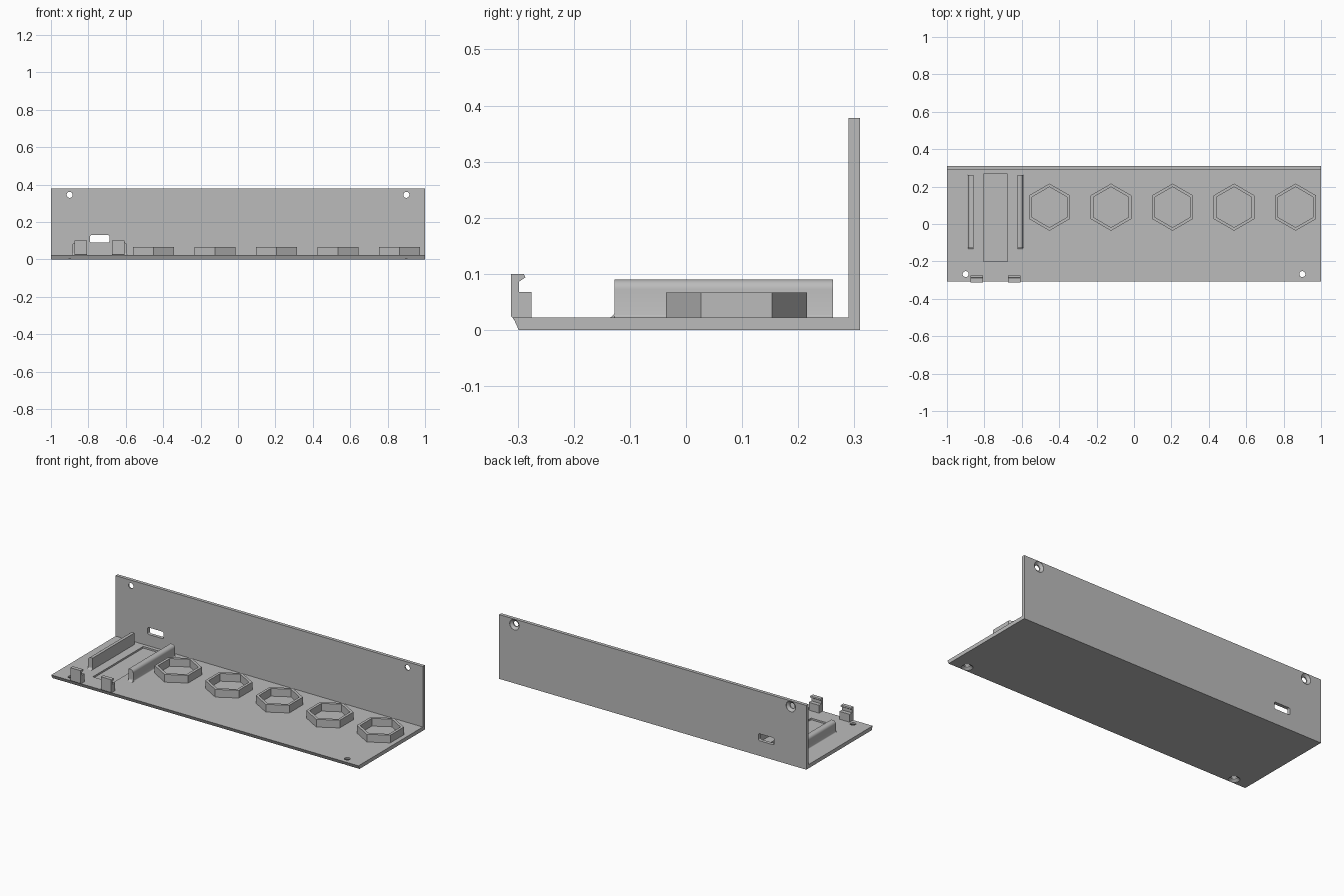
import bpy, bmesh, math
from mathutils import Matrix

cube = bpy.data.objects.get("Cube")
if cube:
    bpy.data.objects.remove(cube, do_unlink=True)

grey = bpy.data.materials.new("plain grey")
grey.use_nodes = True
grey.diffuse_color = (0.5, 0.5, 0.5, 1)
grey.node_tree.nodes["Principled BSDF"].inputs["Base Color"].default_value = grey.diffuse_color

TOP = 0.022      # top of the base plate
PLACE = {"x": lambda p, d: (d, p[0], p[1]),
         "y": lambda p, d: (p[0], d, p[1]),
         "z": lambda p, d: (p[0], p[1], d)}


def finish(name, bm):
    bmesh.ops.recalc_face_normals(bm, faces=bm.faces)
    mesh = bpy.data.meshes.new(name)
    bm.to_mesh(mesh)
    bm.free()
    mesh.materials.append(grey)
    obj = bpy.data.objects.new(name, mesh)
    bpy.context.collection.objects.link(obj)
    return obj


def loft(name, rings):
    """Closed solid through a stack of equal point rings."""
    bm = bmesh.new()
    loops = [[bm.verts.new(p) for p in ring] for ring in rings]
    n = len(loops[0])
    for a, b in zip(loops, loops[1:]):
        for i in range(n):
            j = (i + 1) % n
            bm.faces.new((a[i], a[j], b[j], b[i]))
    bm.faces.new(loops[0])
    bm.faces.new(loops[-1])
    return finish(name, bm)


def prism(name, pts, axis, start, end):
    return loft(name, [[PLACE[axis](p, d) for p in pts] for d in (start, end)])


def arc(cx, cy, r, a0, a1, n=6):
    angles = [math.radians(a0 + (a1 - a0) * i / n) for i in range(n + 1)]
    return [(cx + r * math.cos(a), cy + r * math.sin(a)) for a in angles]


def circle(r, z, n=32):
    return [(x, y, z) for x, y in arc(0, 0, r, 0, 360, n)[:-1]]


def activate(obj):
    bpy.ops.object.select_all(action="DESELECT")
    obj.select_set(True)
    bpy.context.view_layer.objects.active = obj


def cut(obj, cutter):
    cutter.hide_render = True
    mod = obj.modifiers.new("cut", "BOOLEAN")
    mod.operation = "DIFFERENCE"
    mod.solver = "EXACT"
    mod.object = cutter
    activate(obj)
    bpy.ops.object.modifier_apply(modifier=mod.name)
    bpy.data.objects.remove(cutter, do_unlink=True)


# L-shaped bracket: base plate with slanted front edge and upright back wall
bracket = prism("bracket", [(-0.298, 0), (0.31, 0), (0.31, 0.378), (0.29, 0.378),
                            (0.29, TOP), (-0.308, TOP)], "x", -1, 1)

# Countersunk screw holes, opening wide below the plate and behind the wall
for side in (-1, 1):
    below = Matrix.Translation((side * 0.9, -0.268, 0))
    behind = Matrix.Translation((side * 0.9, 0.31, 0.345)) @ Matrix.Rotation(math.pi / 2, 4, "X")
    for place in (below, behind):
        hole = loft("hole_cutter", [circle(0.031, -0.01), circle(0.031, 0.001),
                                    circle(0.016, 0.013), circle(0.016, 0.04)])
        hole.data.transform(place)
        cut(bracket, hole)

# Rounded port opening in the wall
r = 0.008
x0, x1, z0, z1 = -0.791, -0.688, 0.089, 0.13
slot = (arc(x1 - r, z1 - r, r, 0, 90) + arc(x0 + r, z1 - r, r, 90, 180)
        + arc(x0 + r, z0 + r, r, 180, 270) + arc(x1 - r, z0 + r, r, 270, 360))
cut(bracket, prism("slot_cutter", slot, "y", 0.27, 0.33))

# Shallow recess between the rails
cut(bracket, prism("recess_cutter", [(-0.805, -0.2), (-0.675, -0.2), (-0.675, 0.268),
                                     (-0.805, 0.268)], "z", 0.012, 0.05))
activate(bracket)
bpy.ops.object.shade_smooth_by_angle()

# Board rails and snap clips, mirrored about the board's centre line
MID = -0.74
rail_profile = ([(0.117, 0.02), (0.117, 0.09)] + arc(0.129, 0.072, 0.018, 90, 0)
                + arc(0.154, TOP + 0.007, 0.007, 180, 270)[1:-1]
                + [(0.154, TOP), (0.154, 0.02)])
clip_profile = [(-0.312, 0.025), (-0.312, 0.1), (-0.289, 0.1), (-0.286, 0.094),
                (-0.298, 0.086), (-0.298, 0.068), (-0.275, 0.068), (-0.275, 0.018),
                (-0.306, 0.018)]
foot_profile = ([(-0.12, 0.02), (-0.12, TOP + 0.012)]
                + arc(-0.139, TOP + 0.012, 0.012, 0, -90) + [(-0.139, 0.02)])
for side, label in ((-1, "right"), (1, "left")):
    rail = prism(label + "_rail", [(MID + side * u, z) for u, z in rail_profile],
                 "y", -0.127, 0.262)
    foot = prism(label + "_rail_foot", foot_profile, "x",
                 MID + side * 0.117, MID + side * 0.147)
    for obj in (rail, foot):
        activate(obj)
        bpy.ops.object.shade_smooth_by_angle()
    prism(label + "_clip", clip_profile, "x", MID + side * 0.066, MID + side * 0.133)

# Row of hexagonal sockets
for k in range(5):
    bm = bmesh.new()
    cx, cy = -0.452 + k * 0.329, 0.09
    loops = []
    for radius, z in ((0.126, 0.02), (0.126, 0.067), (0.108, 0.067), (0.108, 0.02)):
        loops.append([bm.verts.new((x, y, z))
                      for x, y in arc(cx, cy, radius, 30, 390, 6)[:-1]])
    for a, b in zip(loops, loops[1:] + loops[:1]):
        for i in range(6):
            j = (i + 1) % 6
            bm.faces.new((a[i], a[j], b[j], b[i]))
    finish("hex_socket_%d" % (k + 1), bm)
